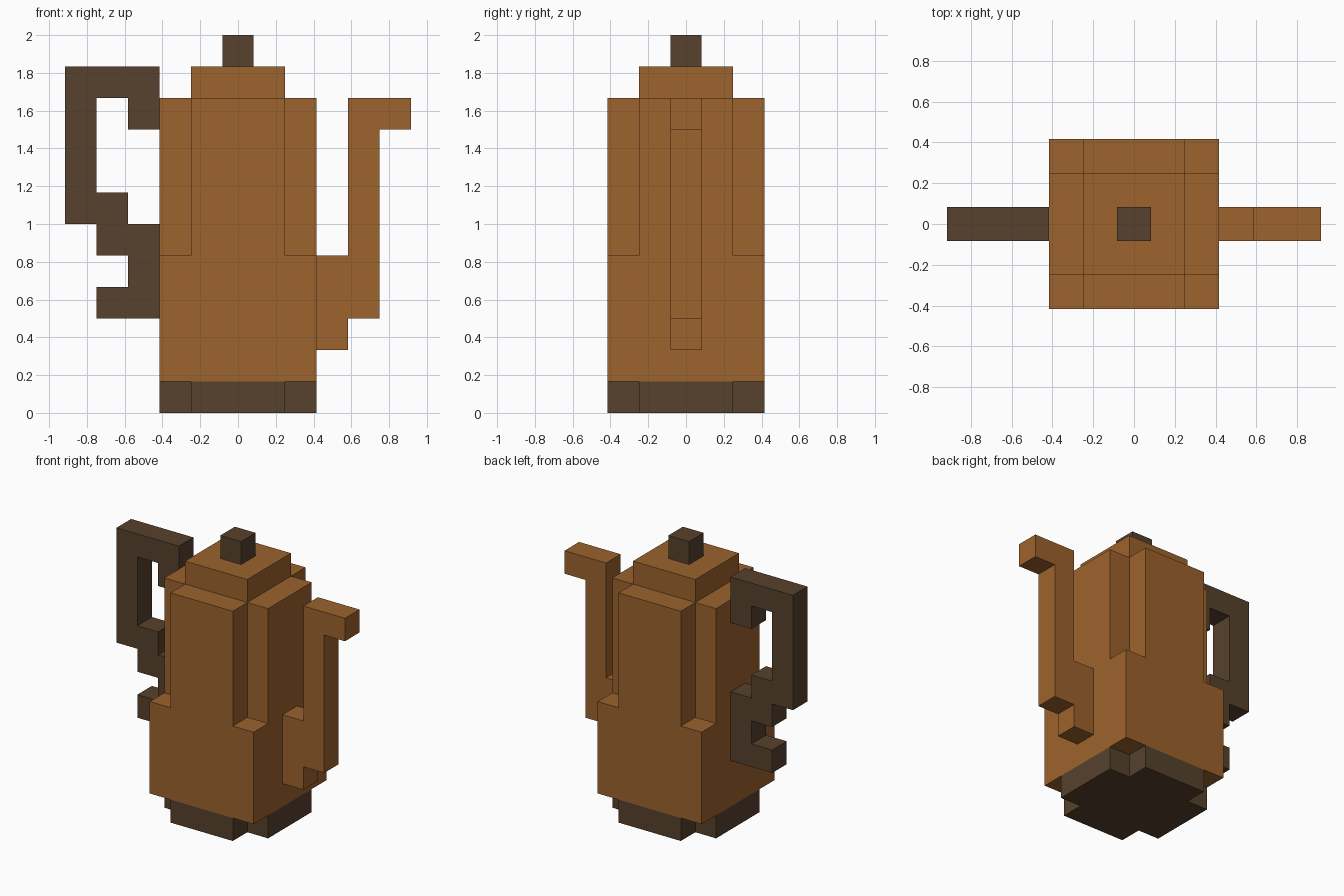
import bpy
import bmesh
from mathutils import Vector

if "Cube" in bpy.data.objects:
    bpy.data.objects.remove(bpy.data.objects["Cube"])

U = 1 / 6  # one block


def material(name, rgb):
    m = bpy.data.materials.new(name)
    m.diffuse_color = (*rgb, 1)
    m.use_nodes = True
    m.node_tree.nodes["Principled BSDF"].inputs["Base Color"].default_value = m.diffuse_color
    return m


copper = material("copper brown", (0.332, 0.125, 0.026))
dark = material("dark brown", (0.095, 0.054, 0.026))


def prism(name, outline, axis, start, end, mat):
    """Extrude an outline in block units along z (xy outline) or y (xz outline)."""
    bm = bmesh.new()
    if axis == "z":
        pts = [Vector((a, b, start)) for a, b in outline]
        step = Vector((0, 0, end - start))
    else:
        pts = [Vector((a, start, b)) for a, b in outline]
        step = Vector((0, end - start, 0))
    face = bm.faces.new([bm.verts.new(p * U) for p in pts])
    new = bmesh.ops.extrude_face_region(bm, geom=[face], use_keep_orig=True)["geom"]
    moved = [v for v in new if isinstance(v, bmesh.types.BMVert)]
    bmesh.ops.translate(bm, verts=moved, vec=step * U)
    bmesh.ops.recalc_face_normals(bm, faces=bm.faces)
    mesh = bpy.data.meshes.new(name)
    bm.to_mesh(mesh)
    bm.free()
    mesh.materials.append(mat)
    obj = bpy.data.objects.new(name, mesh)
    bpy.context.collection.objects.link(obj)
    return obj


def square(h):
    return [(-h, -h), (h, -h), (h, h), (-h, h)]


def notched_square(h, n):
    """Square of half width h with its corners cut back to n."""
    quarter = [(h, -n), (h, n), (n, n)]
    pts = []
    for _ in range(4):
        pts += quarter
        quarter = [(-y, x) for x, y in quarter]
    return pts


# Pot, from the foot up to the knob
prism("foot", notched_square(2.5, 1.5), "z", 0, 1, dark)
prism("lower_body", square(2.5), "z", 1, 5, copper)
prism("upper_body", notched_square(2.5, 1.5), "z", 5, 10, copper)
prism("lid", square(1.5), "z", 10, 11, copper)
prism("lid_knob", square(0.5), "z", 11, 12, dark)

# Stepped spout
spout = [(2.5, 2), (3.5, 2), (3.5, 3), (4.5, 3), (4.5, 9),
         (5.5, 9), (5.5, 10), (3.5, 10), (3.5, 5), (2.5, 5)]
prism("spout", spout, "y", -0.5, 0.5, copper)

# Scrolled handle
handle = [(-2.5, 11), (-5.5, 11), (-5.5, 6), (-4.5, 6), (-4.5, 5), (-3.5, 5),
          (-3.5, 4), (-4.5, 4), (-4.5, 3), (-2.5, 3), (-2.5, 6), (-3.5, 6),
          (-3.5, 7), (-4.5, 7), (-4.5, 10), (-3.5, 10), (-3.5, 9), (-2.5, 9)]
prism("handle", handle, "y", -0.5, 0.5, dark)
